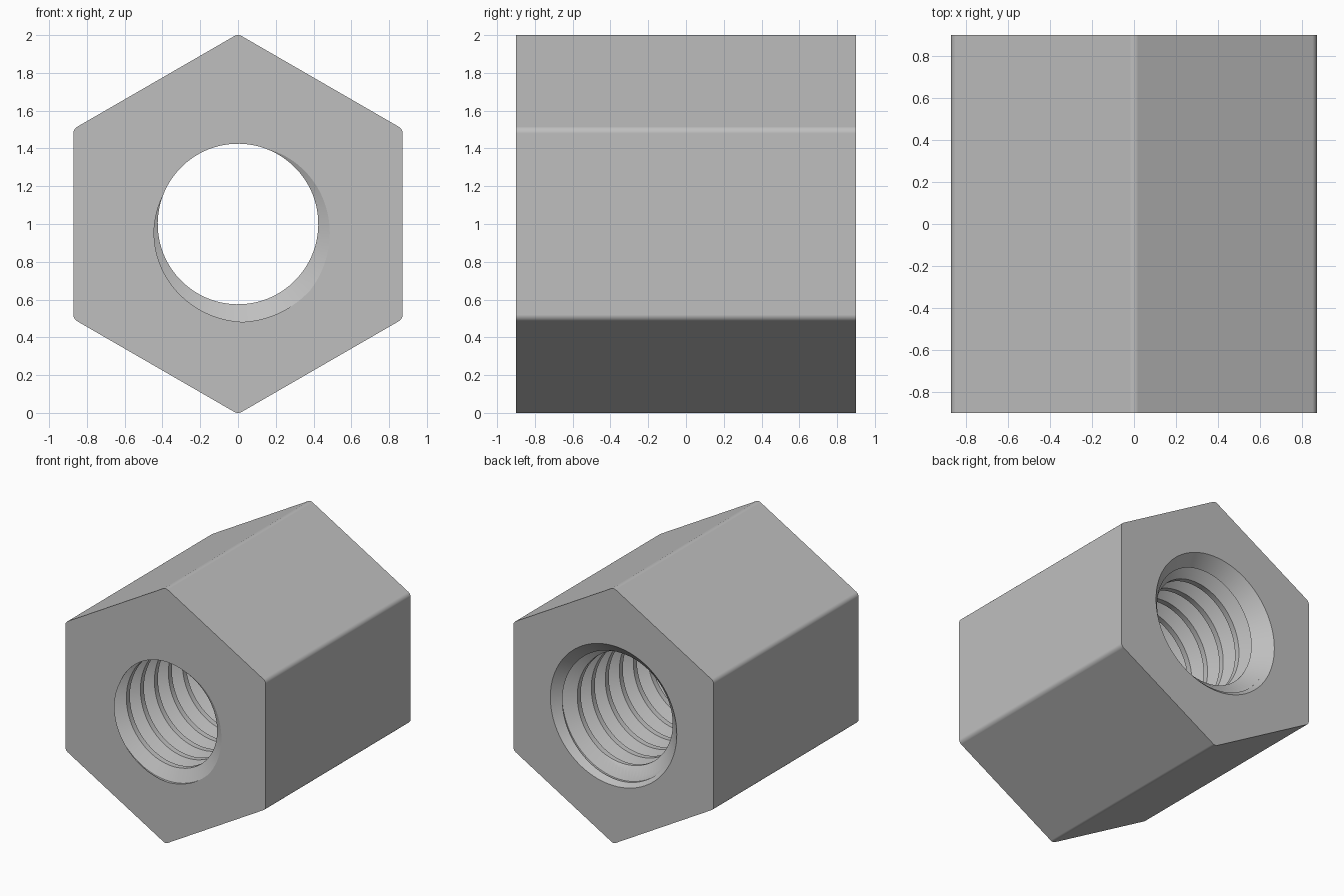
import bpy, bmesh, math
from math import cos, sin, pi, radians

cube = bpy.data.objects.get("Cube")
if cube:
    bpy.data.objects.remove(cube, do_unlink=True)

HALF = 0.9        # half length along y
MINOR = 0.425     # thread crest radius
MAJOR = 0.519     # thread root radius
PITCH = 0.174
ROUND = 0.04      # corner rounding of the hexagon

steel = bpy.data.materials.new("grey steel")
steel.use_nodes = True
colour = (0.52, 0.52, 0.52, 1)
steel.diffuse_color = colour
steel.node_tree.nodes["Principled BSDF"].inputs["Base Color"].default_value = colour


def at(r, a, y):
    """Point at radius r and angle a around the nut's axis."""
    return (r * cos(a), y, 1 + r * sin(a))


def make_object(name, bm):
    bmesh.ops.recalc_face_normals(bm, faces=bm.faces)
    for f in bm.faces:
        f.smooth = True
    mesh = bpy.data.meshes.new(name)
    bm.to_mesh(mesh)
    bm.free()
    mesh.materials.append(steel)
    obj = bpy.data.objects.new(name, mesh)
    bpy.context.collection.objects.link(obj)
    return obj


def lathe(name, profile, sides):
    """Closed solid of revolution about the y axis from (radius, y) pairs."""
    bm = bmesh.new()
    rings = [[bm.verts.new(at(r, 2 * pi * i / sides, y)) for i in range(sides)]
             for r, y in profile]
    for a, b in zip(rings, rings[1:]):
        for i in range(sides):
            k = (i + 1) % sides
            bm.faces.new((a[i], a[k], b[k], b[i]))
    bm.faces.new(rings[0])
    bm.faces.new(rings[-1])
    return make_object(name, bm)


def hex_body():
    """Hexagonal prism with rounded long corners."""
    steps = 6
    bm = bmesh.new()
    outline = []
    for corner in range(6):
        mid = pi / 2 + corner * pi / 3
        for s in range(steps + 1):
            a = mid + (s / steps - 0.5) * pi / 3
            x = (1 - ROUND) * cos(mid) + ROUND * cos(a)
            z = (1 - ROUND) * sin(mid) + ROUND * sin(a)
            outline.append(bm.verts.new((x, -HALF, 1 + z)))
    face = bm.faces.new(outline)
    moved = bmesh.ops.extrude_face_region(bm, geom=[face], use_keep_orig=True)["geom"]
    verts = [v for v in moved if isinstance(v, bmesh.types.BMVert)]
    bmesh.ops.translate(bm, verts=verts, vec=(0, 2 * HALF, 0))
    return make_object("hex_nut", bm)


def thread_cutter(sides=96, turns=15):
    """Right-handed screw solid, longer than the nut."""
    # (fraction of pitch from groove centre, radius)
    profile = [(-1 / 16, MAJOR), (1 / 16, MAJOR), (3 / 8, MINOR), (5 / 8, MINOR)]
    bm = bmesh.new()
    start = -HALF - 2 * PITCH
    columns = []
    for i in range(sides):
        a = radians(-65) - 2 * pi * i / sides
        columns.append([bm.verts.new(at(r, a, start + PITCH * (t + f + i / sides)))
                        for t in range(turns) for f, r in profile])
    # the last column joins the first one a full turn further on
    for i in range(sides):
        left = columns[i]
        right = columns[i + 1] if i + 1 < sides else columns[0][4:]
        for j in range(len(right) - 1):
            bm.faces.new((left[j], left[j + 1], right[j + 1], right[j]))
    # close both ends with cones to the axis
    front = bm.verts.new((0, -HALF - 1, 1))
    back = bm.verts.new((0, HALF + 1, 1))
    for e in [e for e in bm.edges if e.is_boundary]:
        y = sum(v.co.y for v in e.verts)
        bm.faces.new((*e.verts, front if y < 0 else back))
    return make_object("thread_cutter", bm)


nut = hex_body()
bpy.context.view_layer.objects.active = nut

# Threaded bore, then the countersink at the back
countersink = lathe("countersink_cutter",
                    [(0.4, HALF - 0.15), (0.65, HALF + 0.1)], 96)
for cutter in (thread_cutter(), countersink):
    mod = nut.modifiers.new("cut", "BOOLEAN")
    mod.operation = "DIFFERENCE"
    mod.solver = "EXACT"
    mod.object = cutter
    bpy.ops.object.modifier_apply(modifier=mod.name)
    bpy.data.objects.remove(cutter, do_unlink=True)

# Smooth corners with crisp thread edges
bpy.ops.object.select_all(action="DESELECT")
nut.select_set(True)
bpy.ops.object.shade_smooth_by_angle(angle=radians(30))
weighted = nut.modifiers.new("even_shading", "WEIGHTED_NORMAL")
weighted.keep_sharp = True
